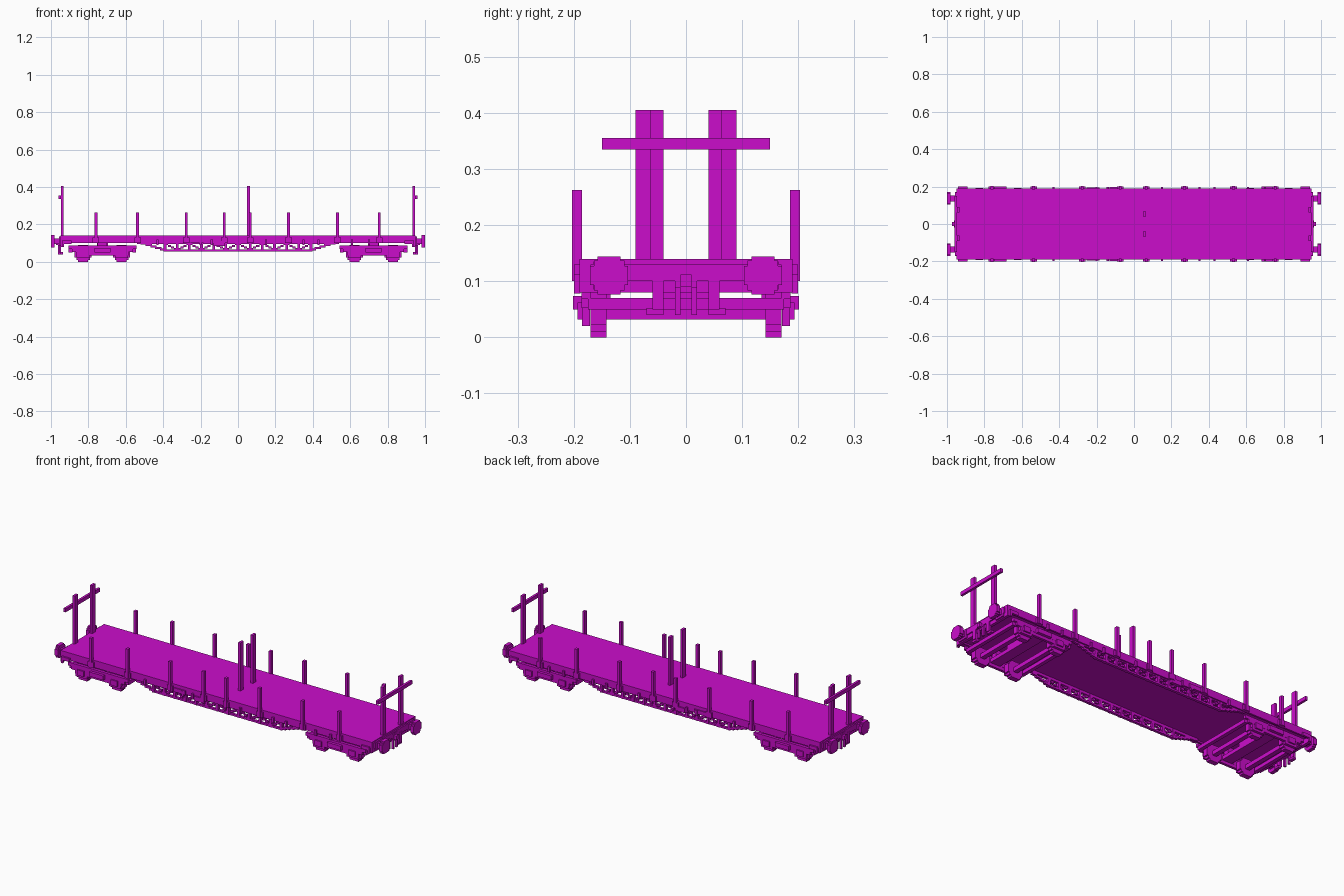
import bpy
import bmesh
from mathutils import Matrix, Vector

default_cube = bpy.data.objects.get("Cube")
if default_cube:
    bpy.data.objects.remove(default_cube, do_unlink=True)

paint = bpy.data.materials.new("magenta paint")
paint.use_nodes = True
colour = (0.6, 0.004, 0.6, 1)
paint.diffuse_color = colour
for node in paint.node_tree.nodes:
    if node.type == "BSDF_PRINCIPLED":
        node.inputs["Base Color"].default_value = colour


def block(x, y, z, width, depth, height):
    """A box given by its centre in x and y, its underside z and its sizes."""
    return Vector((x, y, z + height / 2)), Vector((width, depth, height))


def part(name, blocks, ends=False, sides=False):
    """Join blocks in one object, repeated at both ends and on both sides."""
    bm = bmesh.new()
    for sx in ((1, -1) if ends else (1,)):
        for sy in ((1, -1) if sides else (1,)):
            for centre, size in blocks:
                place = Vector((centre.x * sx, centre.y * sy, centre.z))
                matrix = Matrix.Translation(place) @ Matrix.Diagonal(size.to_4d())
                bmesh.ops.create_cube(bm, size=1, matrix=matrix)
    mesh = bpy.data.meshes.new(name)
    bm.to_mesh(mesh)
    bm.free()
    mesh.materials.append(paint)
    obj = bpy.data.objects.new(name, mesh)
    bpy.context.collection.objects.link(obj)
    return obj


def stepped_disc(x, y, z, radius, thickness, facing):
    """A blocky disc of three crossing boxes, facing along x or y."""
    boxes = []
    for wide, tall in ((1, 0.5), (0.8, 0.78), (0.6, 1)):
        w, h = 2 * radius * wide, 2 * radius * tall
        if facing == "x":
            boxes.append(block(x, y, z - h / 2, thickness, w, h))
        else:
            boxes.append(block(x, y, z - h / 2, w, thickness, h))
    return boxes


# Deck and frame
part("deck", [block(0, 0, 0.108, 1.88, 0.38, 0.032)])
part("side_sill", [block(0, 0.185, 0.1, 1.88, 0.01, 0.04)], sides=True)
part("end_beam", [block(0.942, 0, 0.08, 0.016, 0.38, 0.06),
                  block(0.952, 0, 0.1, 0.01, 0.34, 0.03)], ends=True)

# Side stakes with their pockets
stakes, pockets = [], []
for x in (-0.76, -0.537, -0.277, -0.073, 0.065, 0.27, 0.532, 0.755):
    stakes.append(block(x, 0.194, 0.1, 0.015, 0.018, 0.163))
    pockets.append(block(x, 0.193, 0.1, 0.035, 0.014, 0.03))
part("side_stakes", stakes, sides=True)
part("stake_pockets", pockets, sides=True)

# Tall posts
part("end_posts", [block(0.94, 0.076, 0.13, 0.014, 0.028, 0.275)],
     ends=True, sides=True)
part("end_crossbar", [block(0.953, 0, 0.335, 0.013, 0.3, 0.02)], ends=True)
part("middle_posts", [block(0.056, 0.054, 0.13, 0.014, 0.028, 0.275)], sides=True)

# Side truss: bottom chord, stepped ends, uprights and zigzag braces
truss = [block(0, 0.175, 0.055, 0.78, 0.014, 0.01),
         block(0, 0.175, 0.094, 1.08, 0.014, 0.016)]
for sign in (-1, 1):
    for i in range(5):
        truss.append(block(sign * (0.4 + i * 0.026), 0.175, 0.06 + i * 0.008,
                           0.034, 0.014, 0.012))
bays = 12
pitch = 0.78 / bays
for i in range(bays + 1):
    truss.append(block(-0.39 + i * pitch, 0.175, 0.055, 0.014, 0.018, 0.05))
for i in range(bays):
    for step in range(4):
        rise = step if i % 2 else 3 - step
        truss.append(block(-0.39 + pitch * (i + (step + 0.5) / 4), 0.175,
                           0.062 + rise * 0.009, pitch / 4, 0.012, 0.011))
part("side_truss", truss, sides=True)

# Small fittings along the sill
fittings = [block(x, 0.192, 0.09, 0.012, 0.014, 0.03)
            for x in (-0.43, -0.2, -0.14, 0.15, 0.35, 0.43, 0.61, 0.7)]
fittings.append(block(-0.22, 0.19, 0.1, 0.07, 0.012, 0.022))
fittings.append(block(-0.1, 0.19, 0.085, 0.06, 0.016, 0.025))
part("sill_fittings", fittings, sides=True)
part("corner_step", [block(0.915, 0.194, 0.095, 0.05, 0.012, 0.018),
                     block(0.935, 0.194, 0.078, 0.012, 0.012, 0.03)],
     ends=True, sides=True)

# Bogies
centre = 0.725
wheels, axles, boxes = [], [], []
for x in (centre - 0.103, centre + 0.103):
    wheels += stepped_disc(x, 0.156, 0.045, 0.045, 0.028, "y")
    axles.append(block(x, 0, 0.032, 0.025, 0.3, 0.022))
    boxes.append(block(x, 0.178, 0.02, 0.07, 0.014, 0.055))
    boxes.append(block(x, 0.188, 0.032, 0.04, 0.01, 0.03))
part("wheels", wheels, ends=True, sides=True)
part("axles", axles, ends=True)
part("axle_boxes", boxes, ends=True, sides=True)
part("bogie_side_frame", [
    block(centre, 0.178, 0.068, 0.365, 0.016, 0.018),
    block(centre, 0.178, 0.052, 0.325, 0.016, 0.018),
    block(centre, 0.178, 0.034, 0.28, 0.014, 0.02),
    block(centre, 0.19, 0.05, 0.085, 0.022, 0.024)], ends=True, sides=True)
part("bogie_cross_frame", [block(centre + dx, 0, 0.05, w, 0.35, 0.02)
                           for dx, w in ((-0.17, 0.02), (0, 0.06), (0.17, 0.02))],
     ends=True)
part("bogie_pivot", [block(centre, 0, 0.06, 0.06, 0.09, 0.05)], ends=True)
part("side_bearing", [block(centre, 0.15, 0.07, 0.05, 0.03, 0.04)],
     ends=True, sides=True)

# Buffers
part("buffers", stepped_disc(0.99, 0.137, 0.11, 0.034, 0.02, "x")
     + [block(0.965, 0.137, 0.095, 0.04, 0.032, 0.03),
        block(0.952, 0.137, 0.085, 0.012, 0.055, 0.05)], ends=True, sides=True)

# Coupling and brake hoses
part("coupling_hook", [block(0.96, 0, 0.09, 0.026, 0.02, 0.022),
                       block(0.952, 0, 0.08, 0.012, 0.04, 0.042)], ends=True)
part("coupling_links", [block(0.956, 0.015, 0.04, 0.012, 0.01, 0.05)],
     ends=True, sides=True)
part("brake_hoses", [block(0.952, 0.05, 0.05, 0.012, 0.02, 0.06),
                     block(0.944, 0.055, 0.04, 0.018, 0.03, 0.012)],
     ends=True, sides=True)
